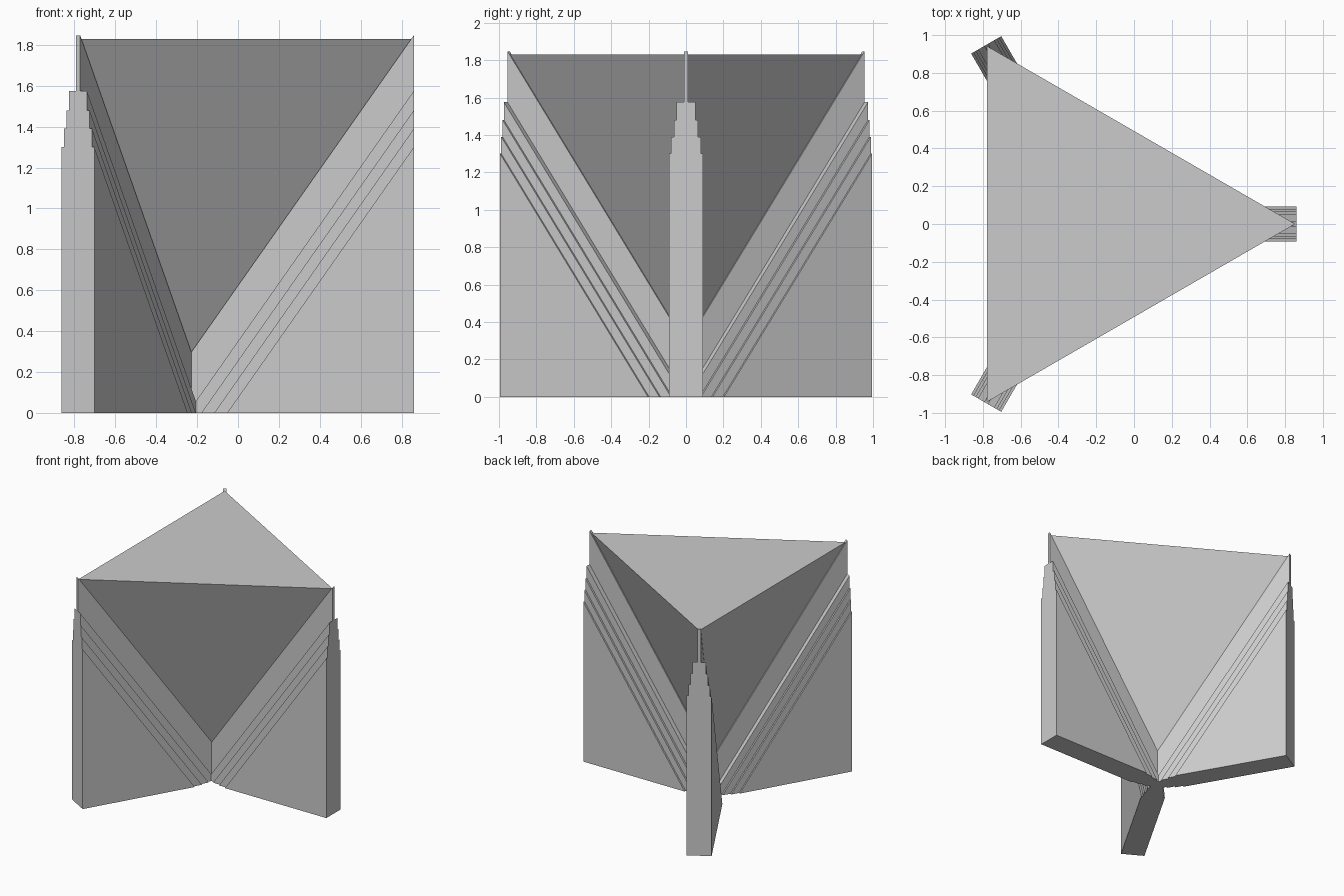
import bpy
import bmesh
from math import radians
from mathutils import Matrix, Vector

if "Cube" in bpy.data.objects:
    bpy.data.objects.remove(bpy.data.objects["Cube"], do_unlink=True)

AXIS_X = -0.235      # centre of the threefold symmetry
RADIUS = 1.095       # axis to outer end of a fin
SLOPE = 1.424        # rise of the fin ridges
TOP = 1.83           # height of the flat top
STEPS = [(0.092, 1.30), (0.079, 1.39), (0.065, 1.48), (0.05, 1.575), (0.012, 1.847)]

grey = bpy.data.materials.new("light_grey")
grey.use_nodes = True
grey.diffuse_color = (0.6, 0.6, 0.6, 1)
grey.node_tree.nodes["Principled BSDF"].inputs["Base Color"].default_value = (0.6, 0.6, 0.6, 1)


def finish(name, bm, angle=0):
    bmesh.ops.recalc_face_normals(bm, faces=bm.faces[:])
    bm.transform(Matrix.Translation((AXIS_X, 0, 0)) @ Matrix.Rotation(radians(angle), 4, 'Z'))
    mesh = bpy.data.meshes.new(name)
    bm.to_mesh(mesh)
    bm.free()
    mesh.materials.append(grey)
    obj = bpy.data.objects.new(name, mesh)
    bpy.context.collection.objects.link(obj)


def trim(bm, point, normal):
    # Cut away everything behind the plane and cap the opening
    cut = bmesh.ops.bisect_plane(bm, geom=bm.verts[:] + bm.edges[:] + bm.faces[:],
                                 plane_co=point, plane_no=normal, clear_inner=True)
    edges = [e for e in cut["geom_cut"] if isinstance(e, bmesh.types.BMEdge)]
    bmesh.ops.edgeloop_fill(bm, edges=edges)


def stepped_fin(name, angle):
    # Stepped end outline, swept down along the ridge slope
    half = [(STEPS[0][0], -0.2)]
    for i, (width, height) in enumerate(STEPS):
        half.append((width, height))
        if i + 1 < len(STEPS):
            half.append((STEPS[i + 1][0], height))
    outline = half + [(-y, z) for y, z in reversed(half)]
    bm = bmesh.new()
    end = bm.faces.new([bm.verts.new((RADIUS, y, z)) for y, z in outline])
    sweep = bmesh.ops.extrude_face_region(bm, geom=[end], use_keep_orig=True)
    moved = [v for v in sweep["geom"] if isinstance(v, bmesh.types.BMVert)]
    run = RADIUS + 0.1
    bmesh.ops.translate(bm, verts=moved, vec=(-run, 0, -run * SLOPE))
    trim(bm, Vector((0, 0, 0)), Vector((1, 0, 0)))
    trim(bm, Vector((0, 0, 0)), Vector((0, 0, 1)))
    finish(name, bm, angle)


# Three fins around the axis
for fin_name, fin_angle in (("left_fin", 0), ("back_right_fin", 120), ("front_right_fin", 240)):
    stepped_fin(fin_name, fin_angle)

# Inverted three-sided pyramid held between the fins
bm = bmesh.new()
reach = RADIUS - 0.007
apex = bm.verts.new((0, 0, TOP - reach * SLOPE))
corners = [bm.verts.new(Matrix.Rotation(radians(a), 3, 'Z') @ Vector((reach, 0, TOP)))
           for a in (0, 120, 240)]
bm.faces.new(corners)
for i in range(3):
    bm.faces.new((apex, corners[(i + 1) % 3], corners[i]))
finish("inverted_pyramid", bm)
